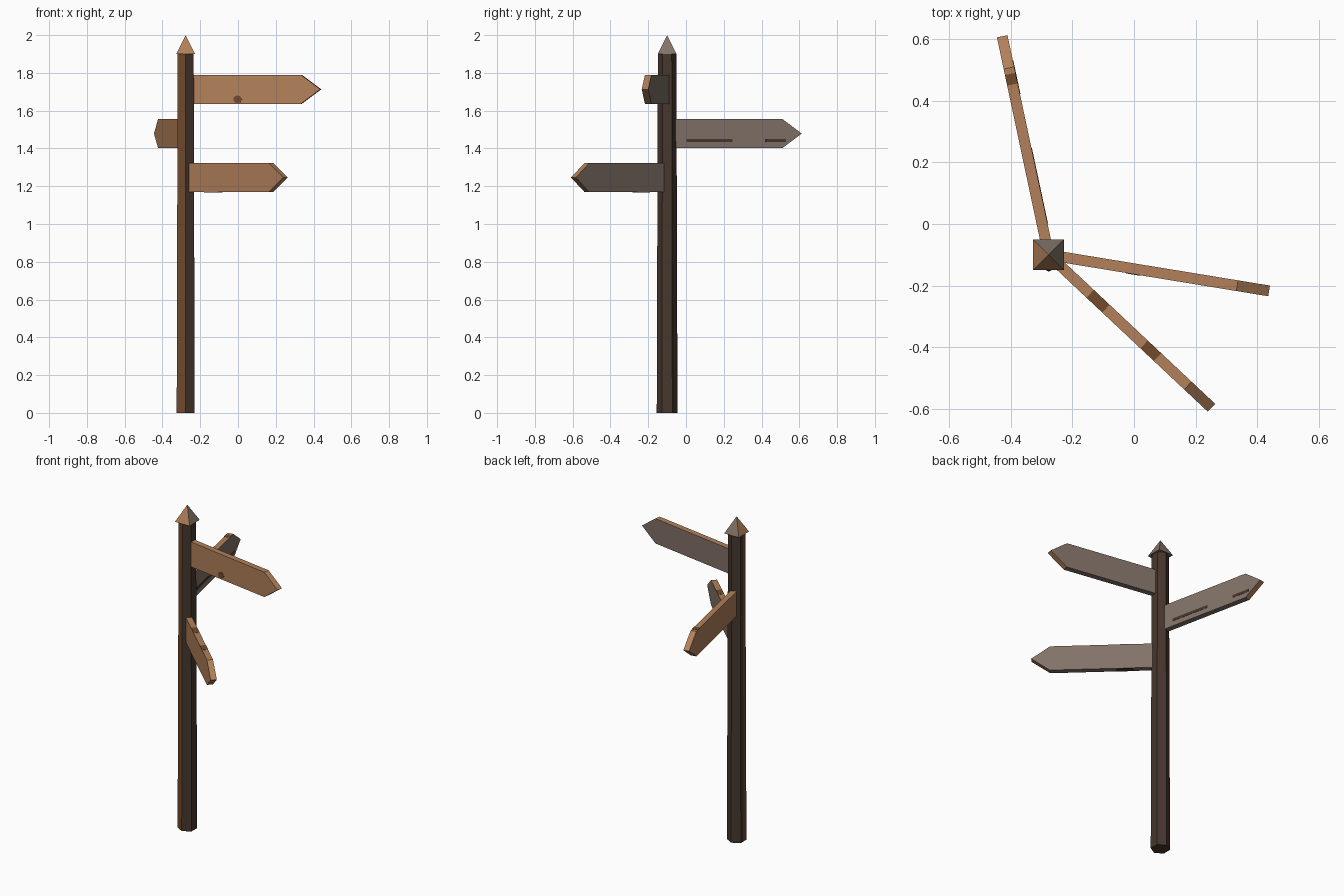
import bpy, bmesh, math
from mathutils import Matrix, Vector

if "Cube" in bpy.data.objects:
    bpy.data.objects.remove(bpy.data.objects["Cube"])

CX, CY = -0.277, -0.10      # post axis
THICK, HALF_H = 0.035, 0.077


def srgb(r, g, b):
    def lin(c):
        c /= 255
        return c / 12.92 if c <= 0.04045 else ((c + 0.055) / 1.055) ** 2.4
    return (lin(r), lin(g), lin(b), 1)


def material(name, rgb):
    m = bpy.data.materials.new(name)
    m.diffuse_color = srgb(*rgb)
    m.use_nodes = True
    m.node_tree.nodes["Principled BSDF"].inputs["Base Color"].default_value = m.diffuse_color
    return m


tan_wood = material("tan_wood", (178, 128, 90))
grey_wood = material("grey_wood", (130, 115, 104))
brown_wood = material("brown_wood", (114, 74, 44))
dark_wood = material("dark_wood", (71, 55, 46))


def add(name, bm, mats, matrix, rule=None):
    """Finish a mesh; faces for which rule(face) holds take the second material."""
    bmesh.ops.recalc_face_normals(bm, faces=bm.faces)
    if rule:
        for f in bm.faces:
            f.material_index = int(rule(f))
    me = bpy.data.meshes.new(name)
    bm.to_mesh(me)
    bm.free()
    for m in mats:
        me.materials.append(m)
    ob = bpy.data.objects.new(name, me)
    ob.matrix_world = matrix
    bpy.context.collection.objects.link(ob)
    return ob


def cone(name, sides, r1, r2, z0, z1, turn, mats, rule):
    bm = bmesh.new()
    bmesh.ops.create_cone(bm, cap_ends=True, segments=sides, radius1=r1, radius2=r2, depth=z1 - z0)
    bmesh.ops.rotate(bm, verts=bm.verts, matrix=Matrix.Rotation(turn, 3, 'Z'))
    if sides == 6:      # split the side faces so half of one can change colour
        bmesh.ops.bisect_plane(bm, geom=bm.verts[:] + bm.edges[:] + bm.faces[:],
                               plane_co=(0, 0, 0), plane_no=(0, 1, 0))
    return add(name, bm, mats, Matrix.Translation((CX, CY, (z0 + z1) / 2)), rule)


def slab(name, outline, v0, v1, mats, matrix, rule=None):
    """Extrude an outline in the board plane (along, up) from v0 to v1 across it."""
    bm = bmesh.new()
    face = bm.faces.new([bm.verts.new((u, v0, z)) for u, z in outline])
    ext = bmesh.ops.extrude_face_region(bm, geom=[face])
    moved = [g for g in ext["geom"] if isinstance(g, bmesh.types.BMVert)]
    bmesh.ops.translate(bm, verts=moved, vec=Vector((0, v1 - v0, 0)))
    return add(name, bm, mats, matrix, rule)


def rect(u0, u1, z0, z1):
    return [(u0, z0), (u1, z0), (u1, z1), (u0, z1)]


# Six-sided tapering post, brown on its front left, with a square pyramid cap
def front_left(f):
    c = f.calc_center_median()
    return abs(f.normal.z) < 0.5 and c.x < -0.01 and c.y < -0.005


def back_right(f):
    return f.normal.x > 0.3 or f.normal.y > 0.3 or f.normal.z < -0.5


cone("post", 6, 0.055, 0.049, 0, 1.9, 0, (dark_wood, brown_wood), front_left)
cone("post_cap", 4, 0.05 * math.sqrt(2), 0, 1.9, 2.0, math.radians(45), (tan_wood, grey_wood), back_right)

# Arrow boards pointing away from the post, grey on the back and underside
arrow = [(0.04, -HALF_H), (0.62, -HALF_H), (0.725, 0), (0.62, HALF_H), (0.04, HALF_H)]
frames = {}
for name, angle, z, grey_side in (("upper", -9.3, 1.713, 1), ("middle", 102.0, 1.479, -1),
                                  ("lower", -43.2, 1.246, 1)):
    frames[name] = Matrix.Translation((CX, CY, z)) @ Matrix.Rotation(math.radians(angle), 4, 'Z')
    slab(name + "_sign", arrow, -THICK / 2, THICK / 2, (tan_wood, grey_wood), frames[name],
         lambda f: f.normal.y * grey_side > 0.5 or f.normal.z < -0.9)

# Marks: thin plates on board faces
FRONT = -THICK / 2
knot = [(0.281 + 0.023 * math.cos(a * math.pi / 4), -0.053 + 0.021 * math.sin(a * math.pi / 4)) for a in range(8)]
slab("upper_knot", knot, FRONT - 0.0015, FRONT + 0.001, (brown_wood,), frames["upper"])
for i, (u0, u1) in enumerate(((0.10, 0.35), (0.53, 0.64))):
    slab(f"middle_grain_{i}", rect(u0, u1, -0.046, -0.030), FRONT - 0.0015, FRONT + 0.001,
         (dark_wood,), frames["middle"])

# Marks along the top edges and one underneath
for i, (name, u0, u1) in enumerate((("lower", 0.185, 0.255), ("lower", 0.425, 0.485), ("middle", 0.565, 0.6))):
    slab(f"{name}_edge_mark_{i}", rect(u0, u1, HALF_H - 0.001, HALF_H + 0.001),
         -THICK / 2, THICK / 2, (brown_wood,), frames[name])
slab("lower_underside_mark", rect(0.15, 0.25, -HALF_H - 0.001, -HALF_H + 0.001),
     -THICK / 2, THICK / 2, (dark_wood,), frames["lower"])
